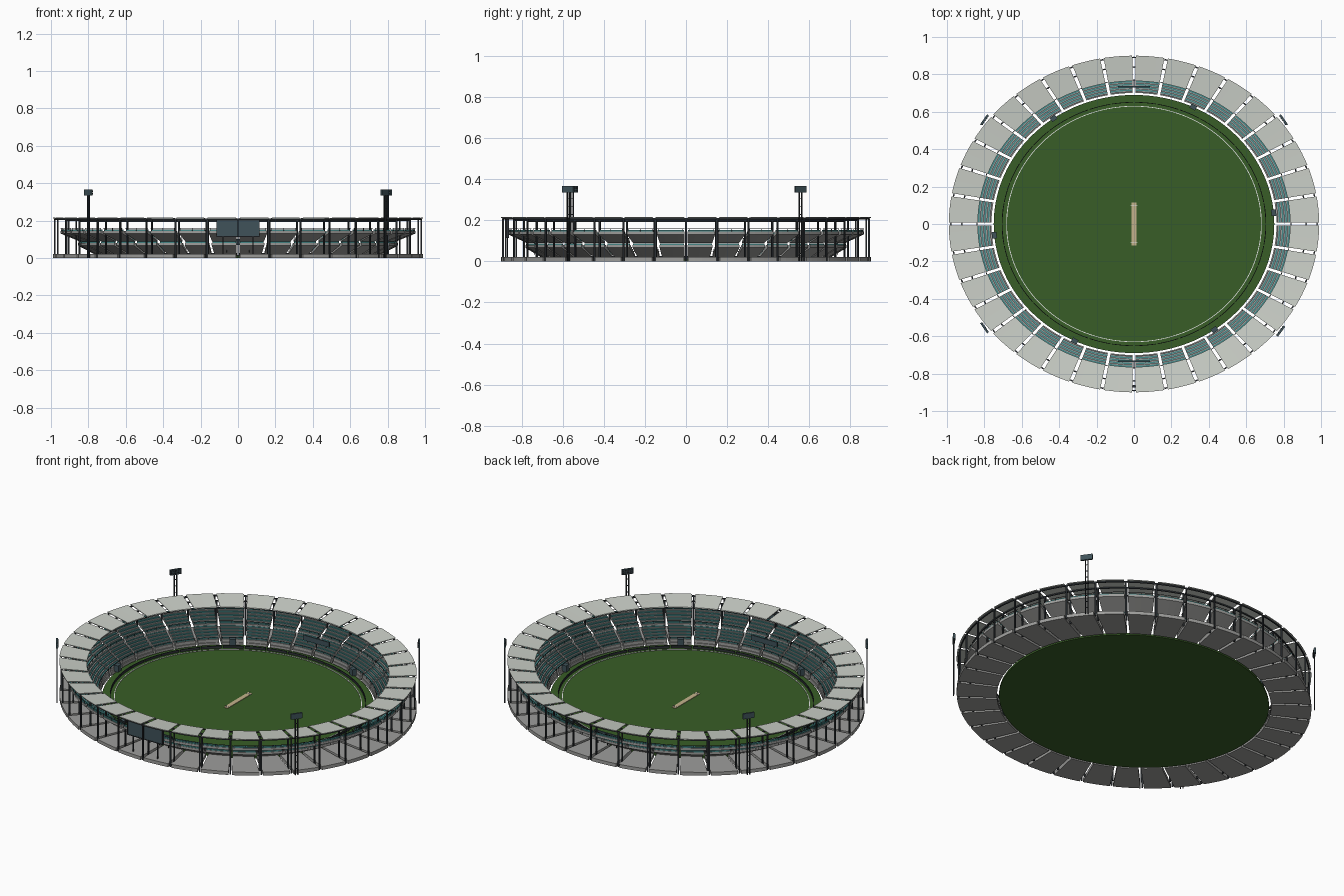
import bpy, bmesh
from math import sin, cos, pi, radians, atan2
from mathutils import Matrix, Vector

if "Cube" in bpy.data.objects:
    bpy.data.objects.remove(bpy.data.objects["Cube"])


def material(name, rgb):
    m = bpy.data.materials.new(name)
    m.use_nodes = True
    m.diffuse_color = (*rgb, 1)
    m.node_tree.nodes["Principled BSDF"].inputs["Base Color"].default_value = (*rgb, 1)
    return m


GRASS = material("grass_green", (0.04, 0.11, 0.02))
ROOF = material("roof_pale_grey", (0.6, 0.63, 0.58))
CONCRETE = material("concrete_grey", (0.34, 0.34, 0.33))
SEAT = material("seat_teal", (0.06, 0.25, 0.25))
STEEL = material("dark_steel", (0.025, 0.03, 0.035))
SLATE = material("slate_blue", (0.05, 0.085, 0.1))
CLAY = material("pitch_clay", (0.55, 0.45, 0.26))
WHITE = material("line_white", (0.85, 0.85, 0.85))

BAYS = 36
STEP = 2 * pi / BAYS
GAP = radians(0.55)


def oval(r, a, z):
    """Point on the oval whose half-length along x is r."""
    return Vector((r * cos(a), (0.9 - (0.99 - r) * 0.875) * sin(a), z))


def finish(name, bm, mat):
    bmesh.ops.recalc_face_normals(bm, faces=bm.faces[:])
    mesh = bpy.data.meshes.new(name)
    bm.to_mesh(mesh)
    bm.free()
    mesh.materials.append(mat)
    ob = bpy.data.objects.new(name, mesh)
    bpy.context.collection.objects.link(ob)
    return ob


def sweep(bm, profile, a0, a1, n=4):
    """Sweep a closed (radius, height) profile along the oval, with end caps."""
    rings = [[bm.verts.new(oval(r, a0 + (a1 - a0) * i / n, z)) for r, z in profile]
             for i in range(n + 1)]
    k = len(profile)
    for p, q in zip(rings, rings[1:]):
        for j in range(k):
            bm.faces.new((p[j], p[(j + 1) % k], q[(j + 1) % k], q[j]))
    bm.faces.new(rings[0])
    bm.faces.new(rings[-1][::-1])


def rect(r0, r1, z0, z1):
    return [(r0, z0), (r1, z0), (r1, z1), (r0, z1)]


def bays(name, profiles, mat, gap=GAP):
    """Repeat profiles over every bay, leaving an aisle between bays."""
    bm = bmesh.new()
    for i in range(BAYS):
        for p in profiles:
            sweep(bm, p, i * STEP + gap, (i + 1) * STEP - gap)
    return finish(name, bm, mat)


def box(bm, centre, size, turn=0.0):
    m = Matrix.Translation(centre) @ Matrix.Rotation(turn, 4, 'Z') @ Matrix.Diagonal((*size, 1))
    bmesh.ops.create_cube(bm, size=1, matrix=m)


def single_box(name, centre, size, mat, turn=0.0):
    bm = bmesh.new()
    box(bm, centre, size, turn)
    return finish(name, bm, mat)


def disc(name, r, z0, z1, mat):
    bm = bmesh.new()
    n = 144
    base = bm.faces.new([bm.verts.new(oval(r, 2 * pi * i / n, z0)) for i in range(n)])
    out = bmesh.ops.extrude_face_region(bm, geom=[base])
    for v in out["geom"]:
        if isinstance(v, bmesh.types.BMVert):
            v.co.z = z1
    if base.is_valid is False or len(bm.faces) < n + 2:
        bm.faces.new([v for v in bm.verts if v.co.z == z0])
    return finish(name, bm, mat)


def tier(name, r0, r1, z0, z1, front_z, thick, rows):
    """Stepped concrete stand with a strip of seats on every tread."""
    dr, dz = (r1 - r0) / rows, (z1 - z0) / (rows - 1)
    steps, seats = [(r0, front_z)], []
    for i in range(rows):
        r, z = r0 + i * dr, z0 + i * dz
        steps += [(r, z), (r + dr, z)]
        seats.append(rect(r + 0.4 * dr, r + 0.85 * dr, z, z + 0.007))
    steps.append((r1, z1 - thick))
    bays(name, [steps], CONCRETE)
    bays(name + "_seats", seats, SEAT, GAP * 1.3)


# Playing field
disc("field", 0.75, 0.0, 0.012, GRASS)
bm = bmesh.new()
sweep(bm, rect(0.679, 0.683, 0.012, 0.015), 0, 2 * pi, 144)
finish("boundary_rope", bm, WHITE)
bays("boundary_boards", [rect(0.703, 0.707, 0.012, 0.026)], STEEL, GAP * 0.6)
single_box("pitch", (0, 0, 0.013), (0.026, 0.23, 0.004), CLAY)
bm = bmesh.new()
for s in (-1, 1):
    box(bm, (0, s * 0.098, 0.0155), (0.036, 0.003, 0.001), 0)
    for x in (-0.003, 0, 0.003):
        box(bm, (x, s * 0.107, 0.02), (0.0012, 0.0012, 0.012))
finish("creases_and_stumps", bm, WHITE)

# Base slab and the two raked tiers
bays("base_slab", [rect(0.762, 0.99, 0.0, 0.02)], CONCRETE)
tier("lower_tier", 0.768, 0.855, 0.038, 0.08, 0.02, 0.014, 5)
tier("upper_tier", 0.845, 0.95, 0.098, 0.145, 0.088, 0.014, 5)

# Roof, rising slightly to the outside, with ring beams below
bays("roof", [[(0.835, 0.196), (0.99, 0.211), (0.99, 0.215), (0.835, 0.2)]], ROOF)
bays("roof_ring_beams", [rect(0.976, 0.982, 0.203, 0.2105), rect(0.917, 0.923, 0.197, 0.2045),
                         rect(0.838, 0.842, 0.191, 0.1965)], STEEL, 0)

# Columns at the bay lines
bm = bmesh.new()
for i in range(BAYS):
    a = i * STEP
    for r, top in ((0.979, 0.208), (0.92, 0.202)):
        p = oval(r, a, (top + 0.0) / 2)
        box(bm, p, (0.008, 0.008, top), atan2(p.y, p.x))
finish("columns", bm, STEEL)

# Railings on the tier edges, with posts
rails = ((0.769, 0.038, 0.05), (0.847, 0.098, 0.113), (0.949, 0.145, 0.16))
bays("railings", [rect(r - 0.001, r + 0.001, z - 0.002, z) for r, _, z in rails], STEEL)
bm = bmesh.new()
for i in range(BAYS):
    for r, low, high in rails:
        for t in (0.1, 0.5, 0.9):
            p = oval(r, (i + t) * STEP, (low + high) / 2)
            box(bm, p, (0.002, 0.002, high - low), atan2(p.y, p.x))
finish("railing_posts", bm, STEEL)

# Player shelters at the field edge
bm = bmesh.new()
for i in range(6):
    a = radians(5 + 60 * i)
    p = oval(0.75, a, 0.031)
    box(bm, p, (0.026, 0.034, 0.038), atan2(p.y, p.x))
finish("shelters", bm, SLATE)

# Display panels over the lower tier at both ends
for name, s in (("back", 1), ("front", -1)):
    single_box(name + "_display", (0, s * 0.735, 0.085), (0.17, 0.008, 0.03), SLATE)
    bm = bmesh.new()
    for x in (-0.06, 0, 0.06):
        box(bm, (x, s * 0.738, 0.06), (0.004, 0.004, 0.06))
    box(bm, (0, s * 0.755, 0.099), (0.004, 0.04, 0.004))
    finish(name + "_display_frame", bm, STEEL)

# Scoreboard hung under the front roof
single_box("scoreboard", (0, -0.868, 0.158), (0.226, 0.01, 0.082), SLATE)
bm = bmesh.new()
for s in (-1, 1):
    box(bm, (s * 0.114, -0.868, 0.158), (0.004, 0.014, 0.09))
    box(bm, (0, -0.868, 0.158 + s * 0.043), (0.232, 0.014, 0.004))
    box(bm, (s * 0.08, -0.868, 0.068), (0.005, 0.005, 0.1))
finish("scoreboard_frame", bm, STEEL)

# Floodlight towers
for n, (x, y) in enumerate(((0.8, 0.557), (-0.8, 0.557), (-0.8, -0.555), (0.785, -0.573))):
    turn = atan2(y, x)
    side = Vector((-sin(turn), cos(turn), 0))
    inward = Vector((-cos(turn), -sin(turn), 0))
    c = Vector((x, y, 0))
    bm = bmesh.new()
    for s in (-1, 1):
        box(bm, c + side * s * 0.007 + Vector((0, 0, 0.17)), (0.006, 0.005, 0.34), turn)
    for k in range(1, 9):
        box(bm, c + Vector((0, 0, k * 0.038)), (0.004, 0.014, 0.003), turn)
    finish("light_tower_%d" % (n + 1), bm, STEEL)
    single_box("light_head_%d" % (n + 1), c + Vector((0, 0, 0.35)), (0.01, 0.066, 0.032), SLATE, turn)
    bm = bmesh.new()
    for i in range(5):
        for j in range(2):
            q = c + inward * 0.006 + side * (i - 2) * 0.0125 + Vector((0, 0, 0.343 + j * 0.014))
            box(bm, q, (0.004, 0.009, 0.009), turn)
    finish("light_lamps_%d" % (n + 1), bm, STEEL)
